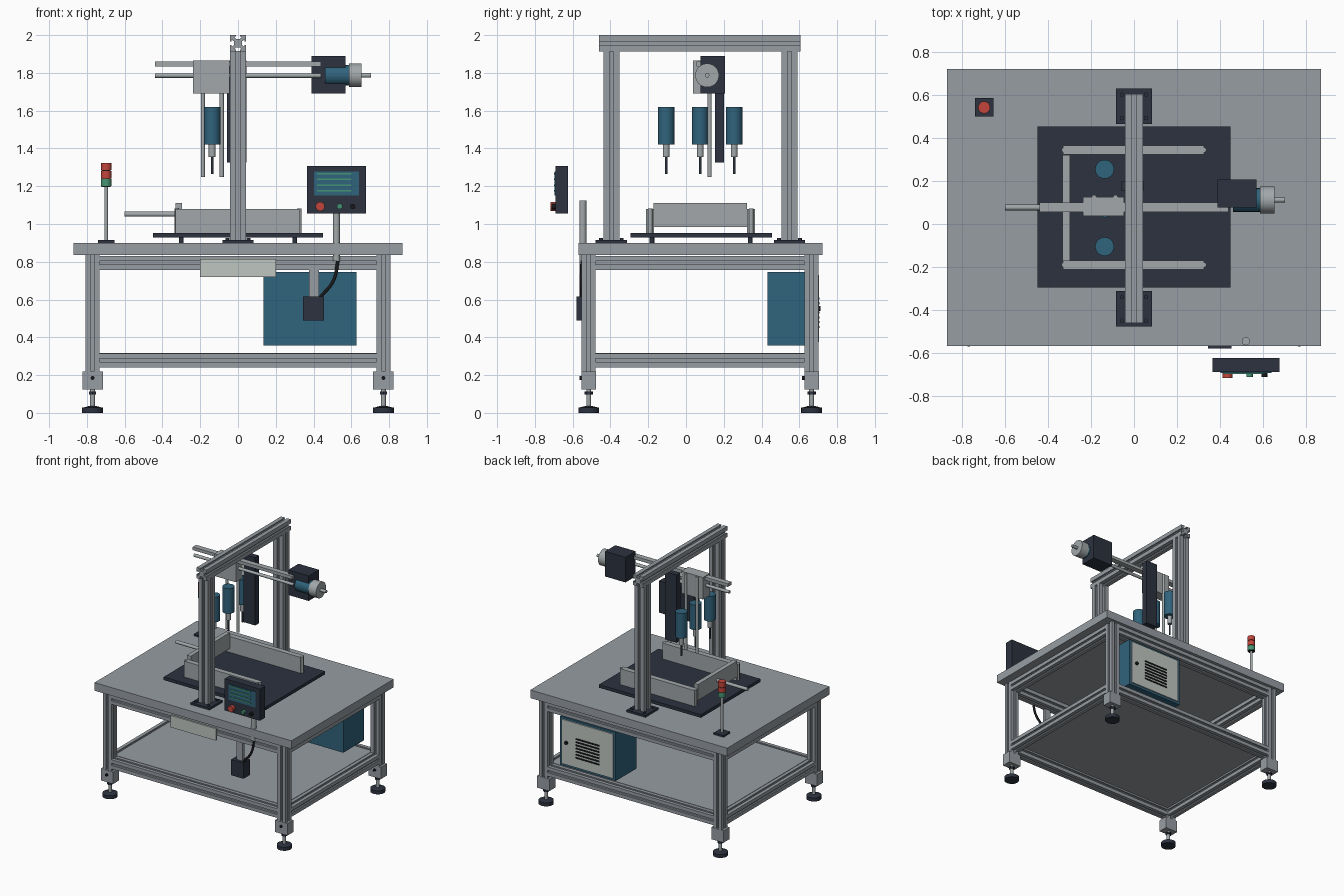
import bpy
import bmesh
from math import radians
from mathutils import Matrix, Vector

default_cube = bpy.data.objects.get("Cube")
if default_cube:
    bpy.data.objects.remove(default_cube, do_unlink=True)


def material(name, r, g, b):
    mat = bpy.data.materials.new(name)
    mat.use_nodes = True
    mat.diffuse_color = (r, g, b, 1)
    shader = next(n for n in mat.node_tree.nodes if n.type == "BSDF_PRINCIPLED")
    shader.inputs["Base Color"].default_value = (r, g, b, 1)
    return mat


ALUMINIUM = material("aluminium grey", 0.31, 0.34, 0.37)
STEEL = material("light steel", 0.36, 0.39, 0.4)
DARK = material("dark slate", 0.025, 0.032, 0.05)
BLUE = material("machine blue", 0.03, 0.125, 0.2)
PALE = material("pale panel", 0.52, 0.57, 0.54)
RED = material("signal red", 0.54, 0.06, 0.045)
GREEN = material("signal green", 0.06, 0.3, 0.17)
BLACK = material("black", 0.01, 0.01, 0.012)

# Rotations that turn the local z axis towards the named axis
TURN = {
    "x": Matrix.Rotation(radians(90), 4, "Y"),
    "y": Matrix.Rotation(radians(-90), 4, "X"),
    "z": Matrix.Identity(4),
}


def finish(name, bm, mat, smooth=False):
    bmesh.ops.recalc_face_normals(bm, faces=bm.faces)
    mesh = bpy.data.meshes.new(name)
    bm.to_mesh(mesh)
    bm.free()
    mesh.materials.append(mat)
    obj = bpy.data.objects.new(name, mesh)
    bpy.context.collection.objects.link(obj)
    if smooth:
        bpy.ops.object.select_all(action="DESELECT")
        obj.select_set(True)
        bpy.context.view_layer.objects.active = obj
        bpy.ops.object.shade_smooth_by_angle(angle=radians(35))
    return obj


def box(name, mat, x, y, z):
    """Box from a (low, high) pair on each axis."""
    bm = bmesh.new()
    spans = (x, y, z)
    centre = Vector([(a + b) / 2 for a, b in spans])
    size = Matrix.Diagonal([b - a for a, b in spans] + [1])
    bmesh.ops.create_cube(bm, size=1, matrix=Matrix.Translation(centre) @ size)
    return finish(name, bm, mat)


def rod(name, mat, axis, start, length, radius, tip=None, sides=24):
    """Cylinder or cone from its start point along an axis."""
    bm = bmesh.new()
    place = Matrix.Translation(start) @ TURN[axis] @ Matrix.Translation((0, 0, length / 2))
    bmesh.ops.create_cone(bm, cap_ends=True, segments=sides, radius1=radius,
                          radius2=radius if tip is None else tip, depth=length, matrix=place)
    return finish(name, bm, mat, True)


def slotted_beam(name, axis, start, length, width):
    """Square extrusion with a T-slot down each side."""
    h = width / 2
    slot, inner, lip, floor = h * 0.24, h * 0.45, h * 0.8, h * 0.5
    side = [(h, -h), (h, -slot), (lip, -slot), (lip, -inner), (floor, -slot),
            (floor, slot), (lip, inner), (lip, slot), (h, slot)]
    bm = bmesh.new()
    ring = []
    for turn in range(4):
        for px, py in side:
            for _ in range(turn):
                px, py = -py, px
            ring.append(bm.verts.new((px, py, 0)))
    face = bm.faces.new(ring)
    top = bmesh.ops.extrude_face_region(bm, geom=[face])["geom"]
    bmesh.ops.translate(bm, vec=(0, 0, length), verts=[v for v in top if isinstance(v, bmesh.types.BMVert)])
    bm.transform(Matrix.Translation(start) @ TURN[axis])
    return finish(name, bm, ALUMINIUM)


# Table frame: legs, feet and rails
LEG_X, FRONT_Y, BACK_Y, W = 0.77, -0.515, 0.665, 0.074
for x, side in ((LEG_X, "left"), (-LEG_X, "right")):
    for y, end in ((FRONT_Y, "front"), (BACK_Y, "back")):
        tag = f"{end}_{side}"
        slotted_beam(f"leg_{tag}", "z", (x, y, 0.13), 0.705, W)
        box(f"foot_block_{tag}", ALUMINIUM, (x - 0.054, x + 0.054), (y - 0.038, y + 0.038), (0.125, 0.22))
        rod(f"foot_bolt_{tag}", BLACK, "y", (x, y - 0.05, 0.185), 0.02, 0.01)
        rod(f"foot_pad_{tag}", DARK, "z", (x, y, 0), 0.028, 0.055)
        rod(f"foot_pad_cone_{tag}", DARK, "z", (x, y, 0.028), 0.008, 0.05, 0.02)
        rod(f"foot_stem_{tag}", STEEL, "z", (x, y, 0.03), 0.1, 0.013)
        rod(f"foot_nut_{tag}", DARK, "z", (x, y, 0.097), 0.016, 0.022, sides=6)
for z, level in ((0.278, "lower"), (0.794, "upper")):
    for y, end in ((FRONT_Y, "front"), (BACK_Y, "back")):
        slotted_beam(f"{level}_rail_{end}", "x", (W / 2 - LEG_X, y, z), 2 * LEG_X - W, W)
    for x, side in ((LEG_X, "left"), (-LEG_X, "right")):
        slotted_beam(f"{level}_rail_{side}", "y", (x, FRONT_Y + W / 2, z), BACK_Y - FRONT_Y - W, W)
box("shelf", ALUMINIUM, (-0.735, 0.735), (-0.48, 0.63), (0.3, 0.318))
box("table_top", ALUMINIUM, (-0.87, 0.87), (-0.568, 0.722), (0.835, 0.9))
box("front_plate", PALE, (-0.2, 0.2), (-0.564, -0.552), (0.72, 0.815))

# Gantry
for y, end in ((-0.395, "front"), (0.548, "back")):
    box(f"gantry_base_{end}", DARK, (-0.083, 0.083), (y - 0.083, y + 0.083), (0.9, 0.916))
    slotted_beam(f"gantry_post_{end}", "z", (0, y, 0.916), 1, 0.086)
    for x in (-0.056, 0.056):
        for offset in (-0.055, 0.055):
            rod(f"gantry_base_bolt_{end}", DARK, "z", (x, y + offset, 0.916), 0.01, 0.01)
slotted_beam("gantry_beam", "y", (0, -0.46, 1.957), 1.065, 0.086)

# Work plate and fixture walls
box("work_plate", DARK, (-0.45, 0.45), (-0.295, 0.455), (0.928, 0.953))
for x in (-0.3, 0.3):
    for y in (-0.18, 0.34):
        rod("work_plate_spacer", DARK, "z", (x, y, 0.9), 0.028, 0.012)
for y, end in ((-0.19, "front"), (0.345, "back")):
    box(f"fixture_wall_{end}", STEEL, (-0.33, 0.325), (y - 0.021, y + 0.021), (0.953, 1.08))
    for x in (-0.325, 0.325):
        rod(f"fixture_bolt_{end}", STEEL, "z", (x, y, 0.953), 0.128, 0.012)
box("fixture_end_wall", STEEL, (-0.332, -0.297), (-0.172, 0.322), (0.985, 1.112))
rod("push_rod", STEEL, "x", (-0.6, 0.077, 1.052), 0.27, 0.013)

# Cross slide, carriage and vertical slide
box("slide_rail", STEEL, (-0.44, 0.44), (0.056, 0.1), (1.835, 1.86))
rod("lead_screw", STEEL, "x", (-0.44, 0.078, 1.786), 0.88, 0.012)
box("carriage", STEEL, (-0.237, -0.046), (0.038, 0.125), (1.69, 1.866))
for x in (-0.186, -0.086):
    rod("guide_rod", STEEL, "z", (x, 0.125, 1.25), 0.61, 0.011)
box("vertical_slide", DARK, (-0.058, 0.045), (0.153, 0.2), (1.325, 1.866))

# Drive motor
box("motor_housing", DARK, (0.39, 0.57), (0.078, 0.207), (1.69, 1.89))
rod("motor_body", BLUE, "x", (0.46, 0.112, 1.787), 0.13, 0.055)
rod("motor_cap", STEEL, "x", (0.587, 0.112, 1.787), 0.068, 0.063)
rod("motor_shaft", STEEL, "x", (0.65, 0.112, 1.787), 0.053, 0.012)

# Spindles
for y in (-0.105, 0.075, 0.255):
    rod("spindle_body", BLUE, "z", (-0.137, y, 1.42), 0.2, 0.044)
    rod("spindle_chuck", STEEL, "z", (-0.137, y, 1.355), 0.065, 0.018)
    rod("spindle_bit", DARK, "z", (-0.137, y, 1.265), 0.09, 0.007)

# Signal tower
TX, TY = -0.698, 0.543
box("tower_base", DARK, (TX - 0.043, TX + 0.043), (TY - 0.043, TY + 0.043), (0.9, 0.914))
rod("tower_pole", STEEL, "z", (TX, TY, 0.914), 0.286, 0.01)
rod("tower_core", BLACK, "z", (TX, TY, 1.196), 0.125, 0.024)
for z, mat in ((1.2, GREEN), (1.242, RED), (1.285, RED)):
    rod("tower_lamp", mat, "z", (TX, TY, z), 0.038, 0.028)

# Control panel
box("panel_case", DARK, (0.365, 0.677), (-0.69, -0.625), (1.055, 1.308))
box("panel_screen", BLUE, (0.402, 0.64), (-0.695, -0.688), (1.152, 1.278))
for row in range(4):
    z = 1.172 + row * 0.03
    box("screen_line", GREEN, (0.417, 0.6), (-0.699, -0.693), (z, z + 0.008))
for x, radius, reach, mat in ((0.435, 0.024, 0.028, RED), (0.538, 0.015, 0.022, GREEN), (0.607, 0.014, 0.022, BLACK)):
    rod("panel_button", mat, "y", (x, -0.69 - reach, 1.093), reach, radius)
rod("panel_pole", STEEL, "z", (0.521, -0.546, 0.805), 0.32, 0.019)

# Junction box and cable
box("junction_box", DARK, (0.345, 0.455), (-0.58, -0.5), (0.49, 0.615))
box("junction_bracket", ALUMINIUM, (0.376, 0.428), (-0.555, -0.53), (0.61, 0.76))
path = bpy.data.curves.new("cable", "CURVE")
path.dimensions = "3D"
path.bevel_depth = 0.009
spline = path.splines.new("BEZIER")
spline.bezier_points.add(2)
for point, spot in zip(spline.bezier_points, ((0.53, -0.55, 0.81), (0.505, -0.555, 0.7), (0.435, -0.555, 0.612))):
    point.co = spot
    point.handle_left_type = point.handle_right_type = "AUTO"
path.materials.append(BLACK)
bpy.context.collection.objects.link(bpy.data.objects.new("cable", path))

# Electrical cabinet with a vented door
box("cabinet", BLUE, (0.135, 0.628), (0.432, 0.694), (0.358, 0.746))
box("cabinet_door", PALE, (0.155, 0.608), (0.69, 0.703), (0.376, 0.73))
rod("door_lock", BLACK, "y", (0.565, 0.7, 0.553), 0.013, 0.014)
for row in range(7):
    z = 0.45 + row * 0.025
    box("door_vent", BLACK, (0.27, 0.48), (0.702, 0.708), (z, z + 0.011))
